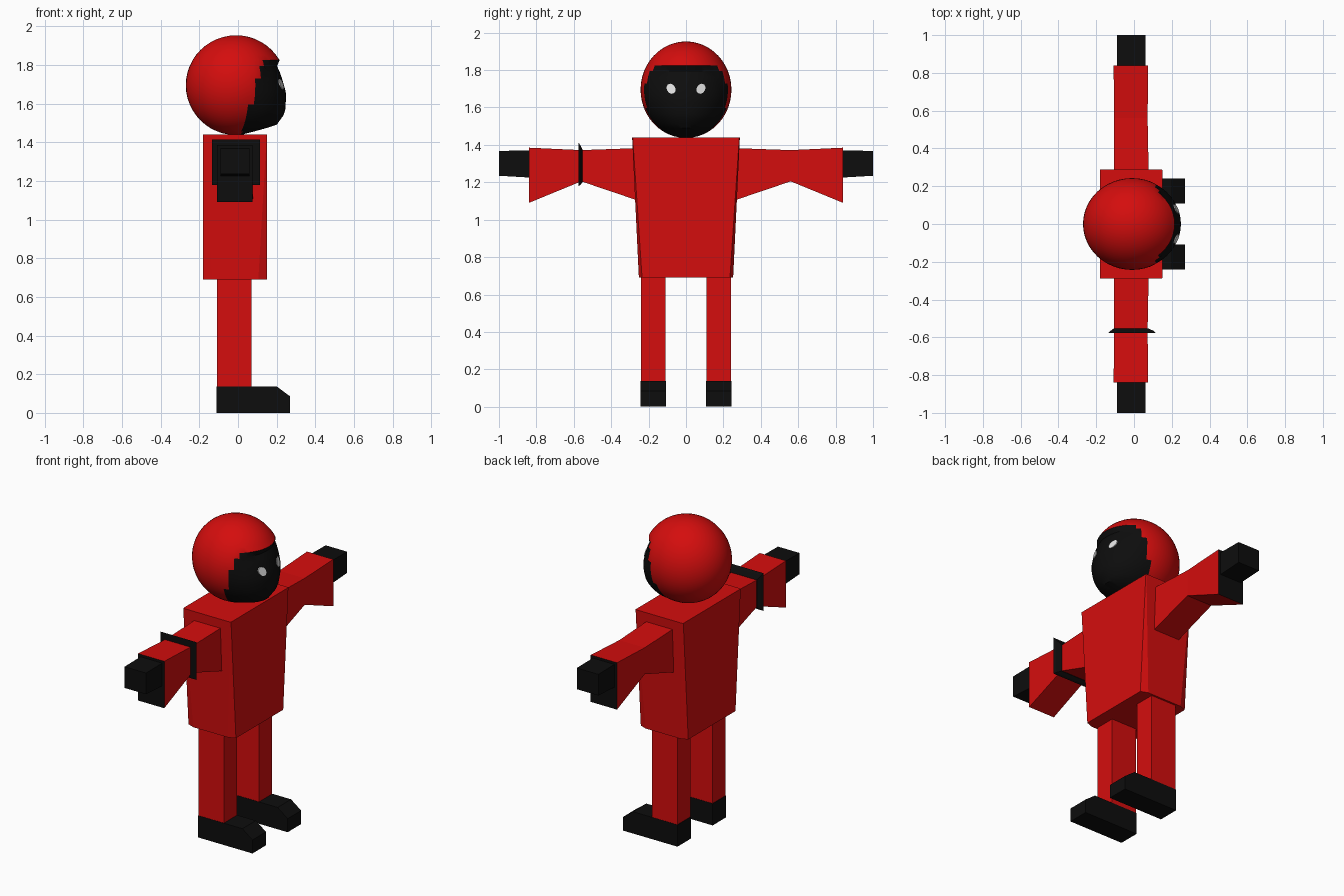
import bpy, bmesh, math

if "Cube" in bpy.data.objects:
    bpy.data.objects.remove(bpy.data.objects["Cube"])


def material(name, rgb):
    m = bpy.data.materials.new(name)
    m.diffuse_color = (*rgb, 1)
    m.use_nodes = True
    m.node_tree.nodes["Principled BSDF"].inputs["Base Color"].default_value = m.diffuse_color
    return m


RED = material("suit red", (0.66, 0.004, 0.004))
BLACK = material("matte black", (0.004, 0.004, 0.004))
WHITE = material("eye white", (0.75, 0.75, 0.75))


def finish(name, bm, mats):
    bmesh.ops.recalc_face_normals(bm, faces=bm.faces)
    me = bpy.data.meshes.new(name)
    bm.to_mesh(me)
    bm.free()
    for m in mats:
        me.materials.append(m)
    ob = bpy.data.objects.new(name, me)
    bpy.context.collection.objects.link(ob)
    return ob


def loft(name, sections, mats, end_index=0):
    """Skin a list of closed sections; the last cap gets end_index."""
    bm = bmesh.new()
    loops = [[bm.verts.new(p) for p in s] for s in sections]
    n = len(loops[0])
    for a, b in zip(loops, loops[1:]):
        for i in range(n):
            j = (i + 1) % n
            bm.faces.new((a[i], a[j], b[j], b[i]))
    bm.faces.new(loops[0])
    bm.faces.new(loops[-1]).material_index = end_index
    return finish(name, bm, mats)


def rect_y(y, x0, x1, z0, z1):
    return [(x0, y, z0), (x1, y, z0), (x1, y, z1), (x0, y, z1)]


def rect_z(z, x0, x1, y0, y1):
    return [(x0, y0, z), (x1, y0, z), (x1, y1, z), (x0, y1, z)]


# Torso: tapered box with corners chamfered towards the hem
def torso_ring(z, xa, xb, ya, yb):
    cx = -0.015
    pts = [(xa, -yb), (xb, -ya), (xb, ya), (xa, yb),
           (-xa, yb), (-xb, ya), (-xb, -ya), (-xa, -yb)]
    return [(cx + x, y, z) for x, y in pts]


loft("torso", [torso_ring(0.69, 0.12, 0.165, 0.235, 0.252),
               torso_ring(1.44, 0.164, 0.166, 0.285, 0.288)], [RED])

for side, label in ((-1, "right"), (1, "left")):
    # Flared sleeve with dark cuff opening, and hand
    loft(label + "_sleeve",
         [rect_y(side * y, x0, x1, z0, z1) for y, x0, x1, z0, z1 in (
             (0.25, -0.105, 0.078, 1.10, 1.383),
             (0.56, -0.105, 0.072, 1.205, 1.372),
             (0.84, -0.108, 0.075, 1.09, 1.385))], [RED, BLACK], 1)
    loft(label + "_hand", [rect_y(side * 0.83, -0.09, 0.06, 1.225, 1.37),
                           rect_y(side * 1.0, -0.09, 0.06, 1.235, 1.368)], [BLACK])
    # Leg and sloped-toe shoe
    y0, y1 = sorted((side * 0.11, side * 0.24))
    loft(label + "_leg", [rect_z(0.12, -0.108, 0.07, y0, y1),
                          rect_z(0.72, -0.108, 0.07, y0, y1)], [RED])
    shoe = [(-0.11, 0), (0.27, 0), (0.27, 0.085), (0.2, 0.137), (-0.11, 0.137)]
    loft(label + "_shoe", [[(x, y, z) for x, z in shoe]
                           for y in (y0 - 0.002, y1 + 0.002)], [BLACK])

# Flared band on one arm
loft("arm_band", [rect_y(-0.553, -0.107, 0.075, 1.20, 1.375),
                  rect_y(-0.566, -0.125, 0.105, 1.185, 1.40),
                  rect_y(-0.576, -0.135, 0.115, 1.178, 1.415)], [BLACK])

# Head: hooded ball whose face area is reshaped to a recessed mask
CX, CZ, RX, RY, RZ = -0.01, 1.695, 0.26, 0.243, 0.258
PROFILE = [(1.44, 0.02), (1.465, 0.12), (1.49, 0.2), (1.55, 0.243),
           (1.65, 0.25), (1.75, 0.222), (1.83, 0.185), (1.96, 0.1)]


def mask_depth(z):
    for (za, xa), (zb, xb) in zip(PROFILE, PROFILE[1:]):
        if za <= z <= zb:
            return xa + (xb - xa) * (z - za) / (zb - za) - CX
    return 0.03


def ball_ring(z):
    return math.sqrt(max(1e-4, 1 - ((z - CZ) / RZ) ** 2))


bm = bmesh.new()
bmesh.ops.create_uvsphere(bm, u_segments=48, v_segments=24, radius=1)
for v in bm.verts:
    v.co = (CX + v.co.x * RX, v.co.y * RY, CZ + v.co.z * RZ)
for f in bm.faces:
    c = f.calc_center_median()
    if c.z < 1.825 and c.x > 0.02 + 0.32 * (c.z - 1.45):
        f.material_index = 1
for v in bm.verts:
    if all(f.material_index for f in v.link_faces):
        v.co.x = CX + (v.co.x - CX) * mask_depth(v.co.z) / (RX * ball_ring(v.co.z))
head = finish("hooded_head", bm, [RED, BLACK])
bpy.context.view_layer.objects.active = head
head.select_set(True)
bpy.ops.object.shade_smooth_by_angle(angle=math.radians(35))
head.select_set(False)

# Eyes: small tilted plates following the mask
for side, label in ((-1, "right"), (1, "left")):
    bm = bmesh.new()
    ring = []
    for i in range(10):
        a = 2 * math.pi * i / 10
        u, w = 0.03 * math.cos(a), 0.023 * math.sin(a)
        t = math.radians(50)
        y = 0.08 + u * math.cos(t) * 0.9 + w * math.sin(t)
        z = 1.7 + u * math.sin(t) - w * math.cos(t)
        k = math.sqrt(1 - (y / (RY * ball_ring(z))) ** 2)
        ring.append(bm.verts.new((CX + mask_depth(z) * k + 0.005, side * y, z)))
    f = bm.faces.new(ring)
    f.normal_update()
    if f.normal.x < 0:
        f.normal_flip()
    back = bmesh.ops.extrude_face_region(bm, geom=[f])["geom"]
    for v in back:
        if isinstance(v, bmesh.types.BMVert):
            v.co.x -= 0.008
    finish(label + "_eye", bm, [WHITE])
